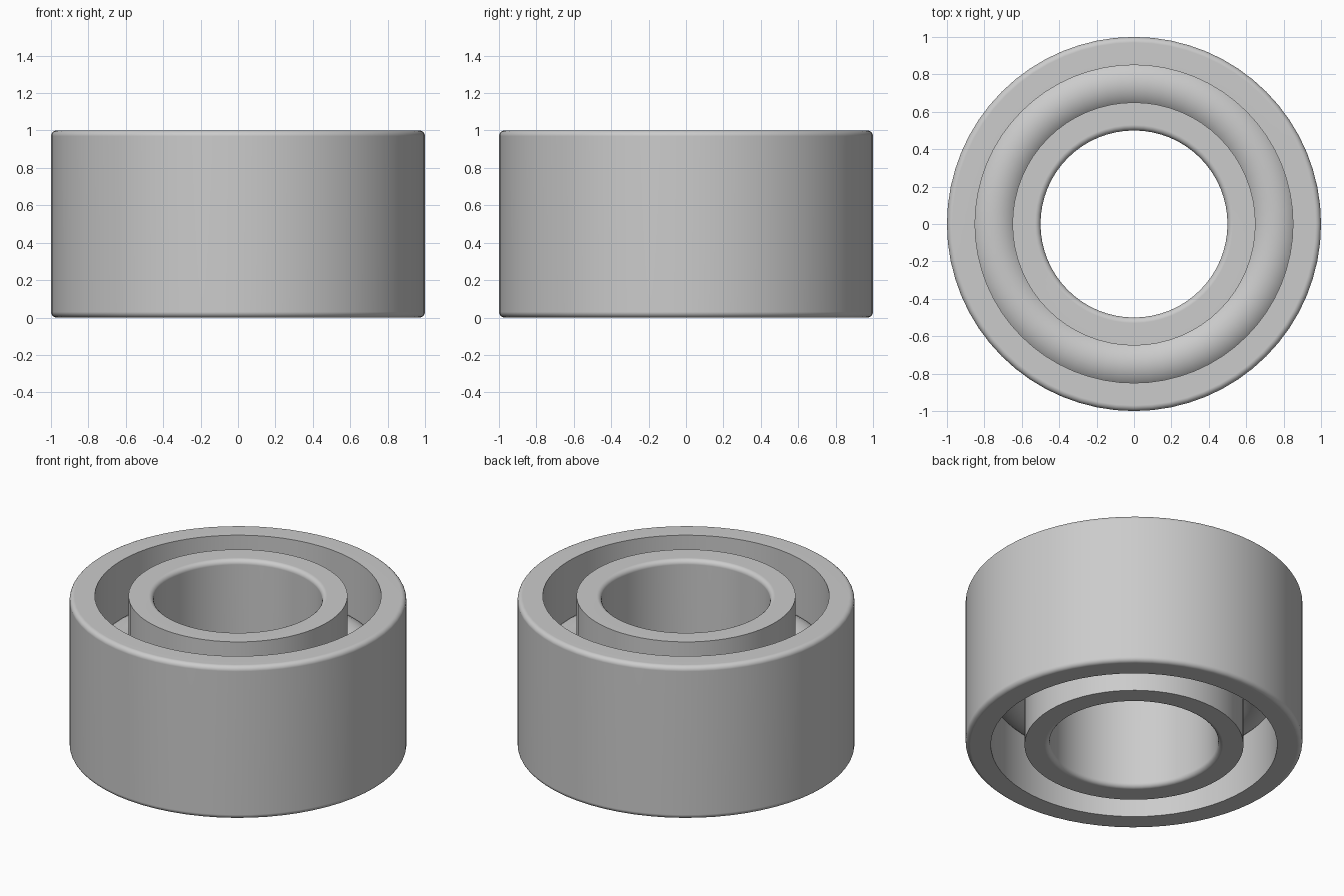
import bpy
import bmesh
from math import cos, sin, pi, radians
from mathutils import Vector

default_cube = bpy.data.objects.get("Cube")
if default_cube:
    bpy.data.objects.remove(default_cube, do_unlink=True)

SEGMENTS = 64
HEIGHT = 1.0
BEVEL = 0.03

# One plain metal colour
steel = bpy.data.materials.new("light grey steel")
steel.use_nodes = True
grey = (0.6, 0.6, 0.6, 1)
steel.diffuse_color = grey
steel.node_tree.nodes["Principled BSDF"].inputs["Base Color"].default_value = grey


def arc(cx, cz, radius, start, end, steps):
    """Points on a circular arc in the radius/height plane."""
    angles = [start + (end - start) * i / steps for i in range(steps + 1)]
    return [(cx + radius * cos(a), cz + radius * sin(a)) for a in angles]


def revolve(name, profile):
    """Turn a closed radius/height profile around the z axis."""
    bm = bmesh.new()
    verts = [bm.verts.new((r, 0, z)) for r, z in profile]
    edges = [bm.edges.new((v, verts[i - 1])) for i, v in enumerate(verts)]
    bmesh.ops.spin(bm, geom=verts + edges, cent=Vector(), axis=(0, 0, 1),
                   angle=2 * pi, steps=SEGMENTS, use_merge=True)
    bmesh.ops.remove_doubles(bm, verts=bm.verts, dist=0.0001)
    bmesh.ops.recalc_face_normals(bm, faces=bm.faces)
    mesh = bpy.data.meshes.new(name)
    bm.to_mesh(mesh)
    bm.free()
    mesh.materials.append(steel)
    obj = bpy.data.objects.new(name, mesh)
    bpy.context.collection.objects.link(obj)
    bpy.ops.object.select_all(action="DESELECT")
    obj.select_set(True)
    bpy.context.view_layer.objects.active = obj
    bpy.ops.object.shade_smooth_by_angle(angle=radians(35))
    # Keep the broad flat faces evenly shaded beside the rounded rims
    weighted = obj.modifiers.new("even shading", "WEIGHTED_NORMAL")
    weighted.keep_sharp = True
    return obj


def race_profile(rounded, sharp):
    """Ring section with its rims rounded on one wall and sharp on the other."""
    side = 1 if rounded > sharp else -1
    centre = rounded - side * BEVEL
    upper = arc(0, HEIGHT - BEVEL, BEVEL, 0, pi / 2, 5)
    lower = arc(0, BEVEL, BEVEL, -pi / 2, 0, 5)
    rim = [(centre + side * r, z) for r, z in lower + upper]
    return rim + [(sharp, HEIGHT), (sharp, 0)]


# Outer and inner races, open to each other on both ends
revolve("outer_race", race_profile(1.0, 0.85))
revolve("inner_race", race_profile(0.5, 0.65))

# Rounded ring that joins the two races at mid height
revolve("rolling_ring", arc(0.75, HEIGHT / 2, 0.156, 0, 2 * pi, 32)[:-1])
